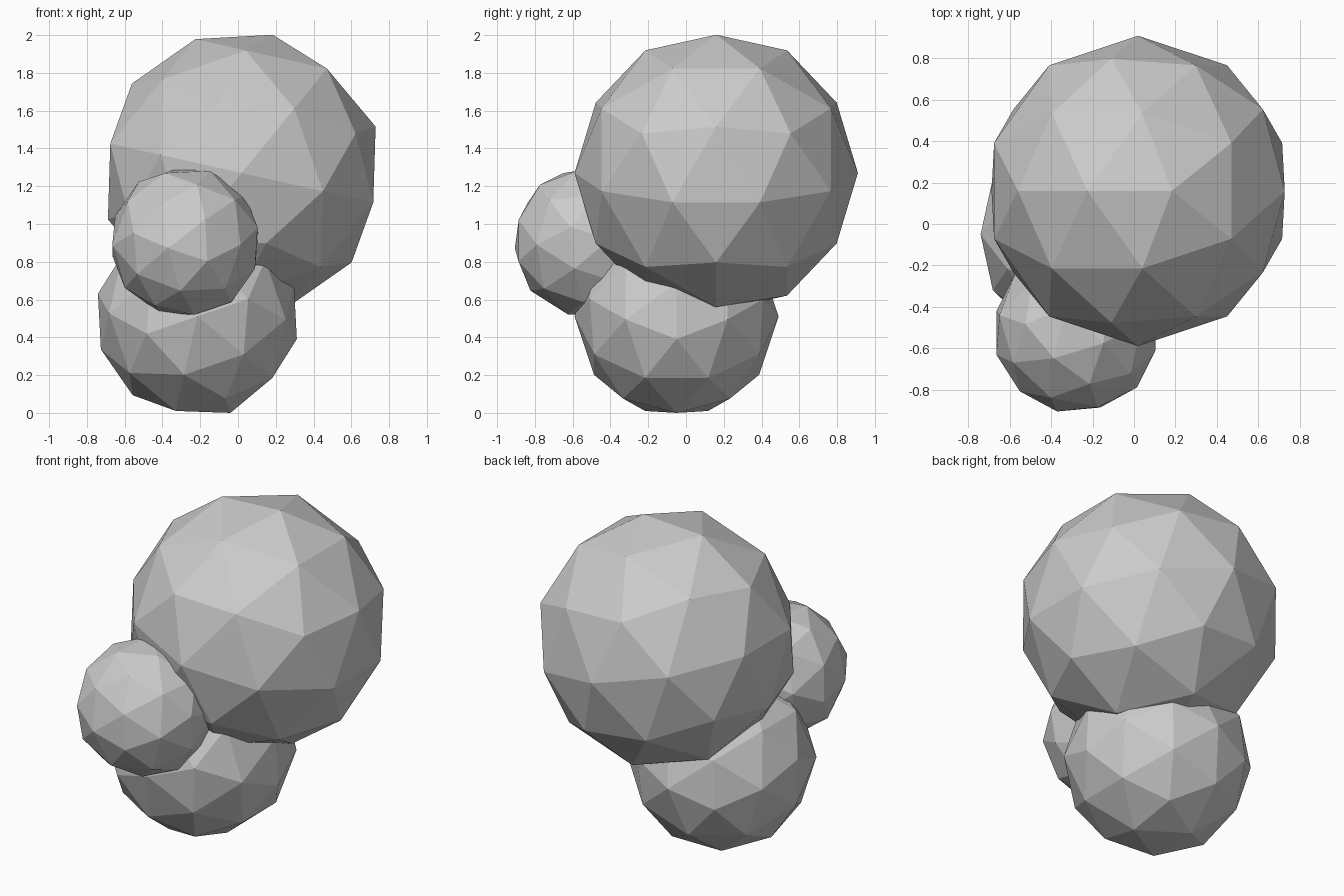
import bpy
import math
from mathutils import Matrix, Vector

if "Cube" in bpy.data.objects:
    bpy.data.objects.remove(bpy.data.objects["Cube"])


def ball(name, centre, radius, pole, neighbour):
    """Flat icosphere turned so two adjacent corners point along the given directions."""
    z = Vector(pole).normalized()
    x = Vector(neighbour)
    x = (x - z * x.dot(z)).normalized()
    turn = Matrix((x, z.cross(x), z)).transposed().to_4x4()
    bpy.ops.mesh.primitive_ico_sphere_add(subdivisions=2, radius=radius)
    obj = bpy.context.object
    obj.name = name
    obj.data.transform(turn)
    obj.location = centre
    return obj


def in_xz(degrees):
    a = math.radians(degrees)
    return (math.cos(a), 0, math.sin(a))


# Large upper ball
ball("large_ball", (0.02, 0.16, 1.27), 0.75, in_xz(77.4), in_xz(140.8))

# Medium ball resting on the ground
ball("base_ball", (-0.215, -0.05, 0.511), 0.54, in_xz(50.6), in_xz(-12.8))

# Small ball at the front
ball("small_ball", (-0.28, -0.515, 0.905), 0.403,
     (0.948, -0.237, 0.19), (0.17, -0.641, 0.749))
